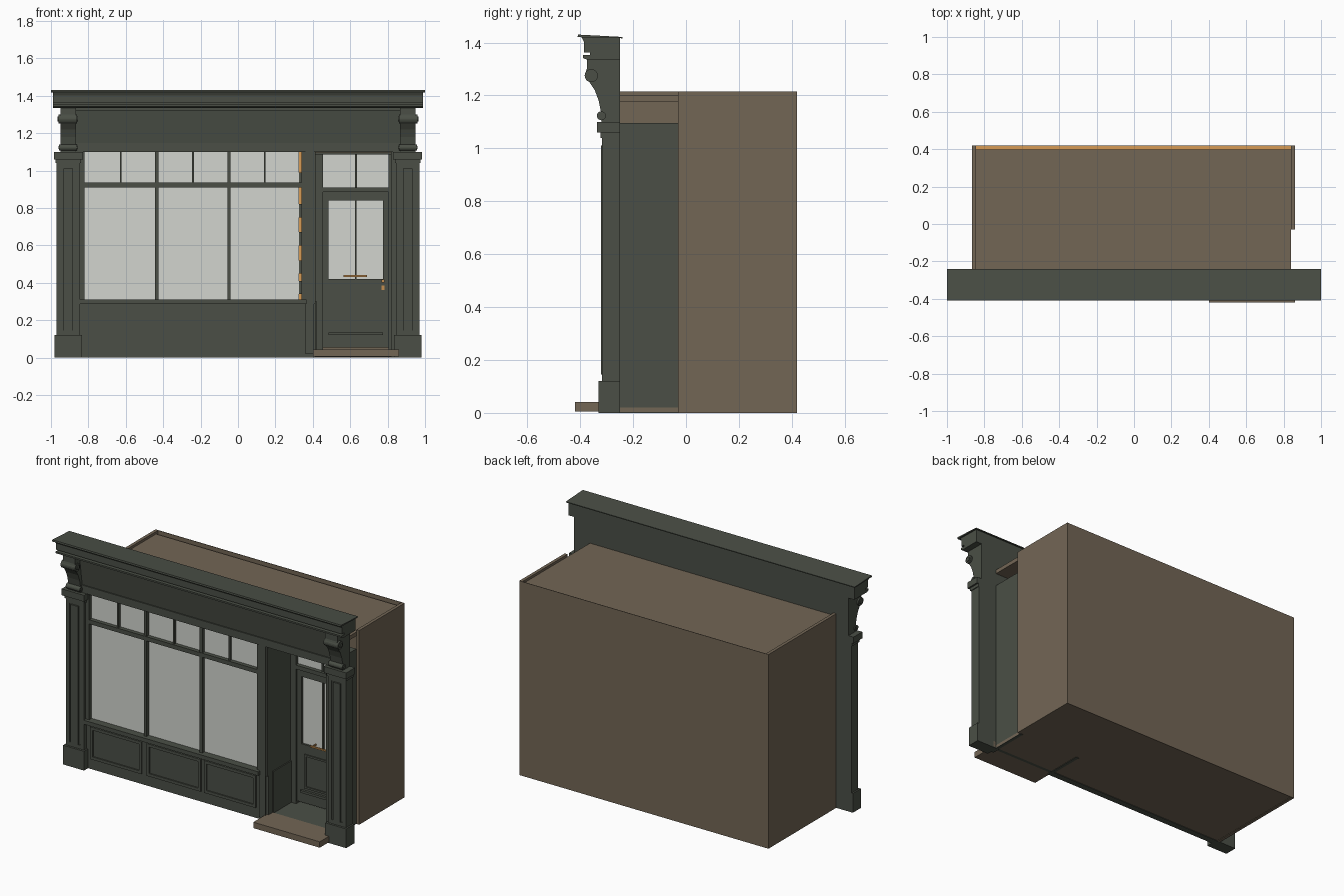
import bpy
import bmesh
import math

cube = bpy.data.objects.get("Cube")
if cube:
    bpy.data.objects.remove(cube, do_unlink=True)


def material(name, red, green, blue):
    mat = bpy.data.materials.new(name)
    mat.use_nodes = True
    mat.diffuse_color = (red, green, blue, 1)
    mat.node_tree.nodes["Principled BSDF"].inputs["Base Color"].default_value = (red, green, blue, 1)
    return mat


GREEN = material("dark_green_paint", 0.069, 0.078, 0.061)
BROWN = material("brown_wall", 0.171, 0.133, 0.091)
WOOD = material("orange_wood", 0.68, 0.33, 0.09)
GLASS = material("pale_glass", 0.645, 0.665, 0.624)
BRASS = material("brass", 0.55, 0.27, 0.08)


def finish(name, bm, mat):
    bmesh.ops.recalc_face_normals(bm, faces=bm.faces)
    mesh = bpy.data.meshes.new(name)
    bm.to_mesh(mesh)
    bm.free()
    mesh.materials.append(mat)
    obj = bpy.data.objects.new(name, mesh)
    bpy.context.collection.objects.link(obj)
    return obj


def box(name, x, y, z, mat=GREEN):
    """Block given by its (low, high) range on each axis."""
    bm = bmesh.new()
    bmesh.ops.create_cube(bm, size=1)
    for v in bm.verts:
        for axis, (low, high) in enumerate((x, y, z)):
            v.co[axis] = low if v.co[axis] < 0 else high
    return finish(name, bm, mat)


def extrude(name, profile, x, mat=GREEN):
    """Side profile of (y, z) points drawn out along x."""
    bm = bmesh.new()
    face = bm.faces.new([bm.verts.new((x[0], py, pz)) for py, pz in profile])
    result = bmesh.ops.extrude_face_region(bm, geom=[face])
    moved = [g for g in result["geom"] if isinstance(g, bmesh.types.BMVert)]
    bmesh.ops.translate(bm, verts=moved, vec=(x[1] - x[0], 0, 0))
    return finish(name, bm, mat)


def roll(name, x, y, z, radius):
    """Round scroll lying along x."""
    points = [(y + radius * math.cos(i * math.tau / 20), z + radius * math.sin(i * math.tau / 20))
              for i in range(20)]
    return extrude(name, points, x)


def frame(name, x, z, y, width, mat=GREEN):
    """Rectangular moulding: two stiles and two rails."""
    box(name + "_left", (x[0], x[0] + width), y, z, mat)
    box(name + "_right", (x[1] - width, x[1]), y, z, mat)
    inner = (x[0] + width, x[1] - width)
    box(name + "_bottom", inner, y, (z[0], z[0] + width), mat)
    box(name + "_top", inner, y, (z[1] - width, z[1]), mat)


BACK = -0.25

# Room behind the shop front
box("right_room_wall", (-0.865, -0.845), (BACK, 0.42), (0, 1.215), BROWN)
box("left_room_wall", (0.84, 0.86), (-0.03, 0.42), (0, 1.215), BROWN)
box("back_wall", (-0.845, 0.84), (0.417, 0.42), (0, 1.215), BROWN)
box("roof", (-0.845, 0.84), (BACK, 0.397), (1.175, 1.2), BROWN)
box("floor_slab", (-0.845, 0.84), (BACK, 0.417), (0.003, 0.02), BROWN)
box("wood_floor", (-0.845, 0.84), (-0.03, 0.417), (0.02, 0.028), WOOD)

# Pilasters and corbels, one set at each end
for side, sign in (("left", 1), ("right", -1)):
    def span(inner, outer):
        return tuple(sorted((sign * inner, sign * outer)))

    box(side + "_pilaster_base", span(0.835, 0.98), (-0.33, BACK), (0, 0.12))
    box(side + "_pilaster", span(0.845, 0.97), (-0.312, BACK), (0.12, 1.04))
    frame(side + "_pilaster_border", span(0.845, 0.97), (0.12, 1.04), (-0.317, -0.312), 0.025)
    box(side + "_pilaster_rib", span(0.882, 0.933), (-0.322, -0.312), (0.145, 1.01))
    box(side + "_pilaster_neck", span(0.84, 0.975), (-0.323, BACK), (1.04, 1.06))
    box(side + "_pilaster_cap", span(0.83, 0.985), (-0.337, BACK), (1.06, 1.1))
    corbel = [(-0.29, 1.335), (-0.375, 1.335), (-0.375, 1.3), (-0.383, 1.275), (-0.365, 1.25),
              (-0.345, 1.22), (-0.33, 1.18), (-0.322, 1.14), (-0.32, 1.1), (-0.29, 1.1)]
    extrude(side + "_corbel", corbel, span(0.865, 0.95))
    roll(side + "_upper_scroll", span(0.86, 0.96), -0.358, 1.275, 0.025)
    roll(side + "_upper_scroll_eye", span(0.855, 0.965), -0.358, 1.275, 0.014)
    roll(side + "_lower_scroll", span(0.86, 0.957), -0.32, 1.123, 0.017)
    roll(side + "_lower_scroll_eye", span(0.857, 0.961), -0.32, 1.123, 0.009)

# Fascia board and cornice
box("fascia_backing", (-0.95, 0.95), (-0.3, BACK), (1.1, 1.34))
extrude("fascia_board", [(-0.29, 1.145), (-0.305, 1.145), (-0.33, 1.32), (-0.29, 1.32)], (-0.865, 0.865))
box("fascia_lower_rail", (-0.865, 0.865), (-0.312, BACK), (1.1, 1.147))
box("fascia_top_bead", (-0.865, 0.865), (-0.34, -0.29), (1.32, 1.336))
cornice = [(BACK, 1.335), (-0.375, 1.335), (-0.39, 1.342), (-0.39, 1.352), (-0.362, 1.352),
           (-0.362, 1.362), (-0.385, 1.362), (-0.385, 1.4), (-0.395, 1.42), (BACK, 1.42)]
extrude("cornice", cornice, (-0.99, 0.99))
extrude("cornice_lid", [(-0.24, 1.416), (-0.24, 1.421), (-0.408, 1.43), (-0.41, 1.42), (-0.4, 1.42)], (-1, 1))

# Panelled wall under the window
box("stall_riser", (-0.845, 0.415), (-0.29, BACK), (0, 0.285))
for number, x in enumerate(((-0.815, -0.46), (-0.425, -0.05), (-0.028, 0.33))):
    frame("riser_panel_%d" % number, x, (0.065, 0.267), (-0.298, -0.29), 0.018)
box("window_sill", (-0.845, 0.365), (-0.322, BACK), (0.285, 0.31))

# Shop window
box("window_right_jamb", (-0.845, -0.82), (-0.3, BACK), (0.31, 1.1))
box("window_left_post", (0.34, 0.415), (-0.3, BACK), (0.285, 1.1))
box("window_post_trim", (0.36, 0.405), (-0.306, -0.3), (0.02, 1.1))
box("window_glass", (-0.82, 0.326), (-0.275, -0.27), (0.31, 1.1), GLASS)
box("display_lining", (0.32, 0.342), (-0.262, -0.255), (0.31, 1.1), WOOD)
for number, z in enumerate((0.34, 0.45, 0.6, 0.75, 0.92)):
    box("lining_bracket_%d" % number, (0.326, 0.34), (-0.272, -0.262), (z, z + 0.07))
box("window_transom", (-0.82, 0.34), (-0.3, -0.26), (0.91, 0.936))
for number, x in enumerate((-0.434, -0.048)):
    box("window_mullion_%d" % number, (x - 0.009, x + 0.009), (-0.297, -0.26), (0.31, 1.1))
for number, x in enumerate((-0.627, -0.241, 0.143)):
    box("window_top_bar_%d" % number, (x - 0.005, x + 0.005), (-0.292, -0.26), (0.936, 1.1))

# Recessed porch
box("porch_right_wall", (0.395, 0.415), (BACK, -0.03), (0, 1.095))
box("porch_left_wall", (0.82, 0.84), (BACK, -0.03), (0, 1.095))
box("porch_left_post", (0.818, 0.845), (-0.3, BACK), (0, 1.1))
box("porch_ceiling", (0.415, 0.82), (BACK, -0.03), (1.085, 1.095))
box("porch_floor", (0.415, 0.82), (-0.27, -0.03), (0.003, 0.04))
box("porch_skirting", (0.415, 0.422), (BACK, -0.06), (0.04, 0.3))
box("door_step", (0.4, 0.86), (-0.42, BACK), (0.005, 0.042), BROWN)

# Door, built as stiles and rails round its glass
DOOR = (-0.065, -0.035)
box("door_frame_right", (0.415, 0.455), (-0.075, -0.03), (0.04, 1.085))
box("door_frame_left", (0.805, 0.82), (-0.075, -0.03), (0.04, 1.085))
box("door_head", (0.455, 0.805), (-0.08, -0.03), (0.885, 0.91))
box("fanlight_glass", (0.455, 0.805), (-0.055, -0.05), (0.91, 1.085), GLASS)
box("fanlight_bar", (0.625, 0.635), (-0.065, -0.045), (0.91, 1.085))
box("door_right_stile", (0.455, 0.485), DOOR, (0.055, 0.885))
box("door_left_stile", (0.775, 0.805), DOOR, (0.055, 0.885))
box("door_top_rail", (0.485, 0.775), DOOR, (0.84, 0.885))
box("door_lower_panel", (0.485, 0.775), DOOR, (0.055, 0.42))
frame("door_panel_moulding", (0.508, 0.752), (0.15, 0.362), (-0.072, -0.065), 0.012)
box("door_weather_bar", (0.485, 0.775), (-0.08, -0.065), (0.12, 0.135))
box("door_glass", (0.485, 0.775), (-0.052, -0.048), (0.42, 0.84), GLASS)
box("door_glass_bar", (0.626, 0.634), (-0.062, -0.044), (0.42, 0.84))
box("door_pull", (0.565, 0.69), (-0.095, -0.085), (0.431, 0.44), BRASS)
for number, x in enumerate((0.575, 0.675)):
    box("pull_bracket_%d" % number, (x, x + 0.006), (-0.088, -0.05), (0.432, 0.439), BRASS)
box("handle_plate", (0.768, 0.783), (-0.07, -0.065), (0.36, 0.385), BRASS)
box("door_handle", (0.768, 0.783), (-0.085, -0.065), (0.4, 0.418), BRASS)
